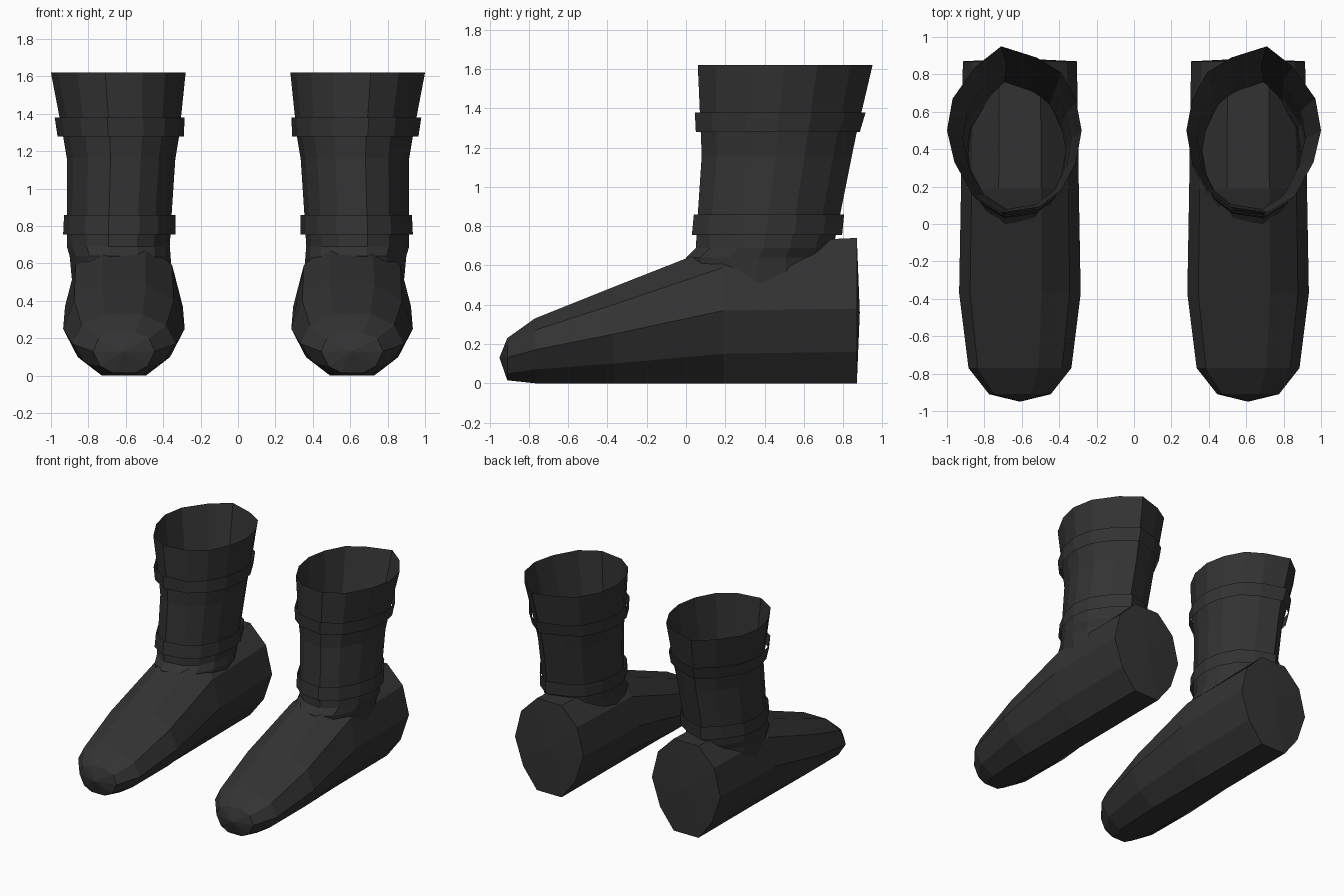
import bpy
import bmesh

cube = bpy.data.objects.get("Cube")
if cube:
    bpy.data.objects.remove(cube)

leather = bpy.data.materials.new("dark leather")
leather.use_nodes = True
colour = (0.033, 0.033, 0.033, 1)
leather.diffuse_color = colour
leather.node_tree.nodes["Principled BSDF"].inputs["Base Color"].default_value = colour


def loft(name, rings, side, tips=None):
    """Skin rings of points; tips close the first and last ring with a fan."""
    bm = bmesh.new()
    loops = [[bm.verts.new((side * x, y, z)) for x, y, z in ring] for ring in rings]
    n = len(loops[0])
    for a, b in zip(loops, loops[1:]):
        for i in range(n):
            j = (i + 1) % n
            bm.faces.new((a[i], a[j], b[j], b[i]))
    if tips:
        for loop, (x, y, z), flip in zip((loops[0], loops[-1]), tips, (True, False)):
            tip = bm.verts.new((side * x, y, z))
            for i in range(n):
                pair = (loop[i], loop[(i + 1) % n])
                bm.faces.new((*(pair[::-1] if flip else pair), tip))
    if side < 0:
        bmesh.ops.reverse_faces(bm, faces=bm.faces[:])
    mesh = bpy.data.meshes.new(name)
    bm.to_mesh(mesh)
    bm.free()
    mesh.materials.append(leather)
    obj = bpy.data.objects.new(name, mesh)
    bpy.context.collection.objects.link(obj)
    return obj


# Foot sections: y, half width, heights from sole to instep
FOOT_X = 0.61
WIDTHS = (0.36, 0.76, 1, 0.82, 0.36)
SECTIONS = [
    (-0.91, 0.165, (0.015, 0.05, 0.13, 0.2, 0.23)),
    (-0.77, 0.275, (0, 0.07, 0.17, 0.27, 0.33)),
    (-0.37, 0.325, (0, 0.1, 0.25, 0.4, 0.49)),
    (0.19, 0.315, (0, 0.15, 0.37, 0.59, 0.71)),
    (0.87, 0.305, (0, 0.16, 0.38, 0.6, 0.74)),
]


def foot_ring(y, half, heights):
    right = [(FOOT_X + half * w, y, z) for w, z in zip(WIDTHS, heights)]
    left = [(FOOT_X - half * w, y, z) for w, z in zip(WIDTHS, heights)]
    return (right + left[::-1])[::-1]


# Irregular outline of the boot opening, reused for every shaft and strap ring
RIM = [(1, .5), (.97, .67), (.85, .84), (.71, .95), (.52, .89), (.39, .81), (.31, .66),
       (.28, .5), (.31, .33), (.39, .18), (.51, .09), (.71, .06), (.86, .15), (.96, .33)]


def shaft_ring(z, x0, x1, y0, y1):
    return [(x0 + (x - 0.28) / 0.72 * (x1 - x0),
             y0 + (y - 0.06) / 0.89 * (y1 - y0), z) for x, y in RIM]


TUBES = {
    "shaft": [(0.48, 0.355, 0.885, 0.02, 0.74), (0.64, 0.36, 0.9, 0.0, 0.74),
              (0.69, 0.365, 0.915, 0.05, 0.75), (0.86, 0.355, 0.915, 0.06, 0.785),
              (1.16, 0.335, 0.915, 0.08, 0.845), (1.28, 0.315, 0.935, 0.075, 0.87),
              (1.62, 0.28, 1.0, 0.06, 0.95)],
    "ankle_strap": [(0.755, 0.335, 0.935, 0.03, 0.795), (0.86, 0.335, 0.93, 0.04, 0.805)],
    "top_strap": [(1.28, 0.29, 0.965, 0.05, 0.885), (1.38, 0.285, 0.98, 0.045, 0.915)],
}

# Pair of boots
for side, label in ((1, "left"), (-1, "right")):
    loft(label + "_foot", [foot_ring(*s) for s in SECTIONS], side,
         ((FOOT_X, -0.95, 0.13), (FOOT_X, 0.885, 0.36)))
    for part, rings in TUBES.items():
        loft(f"{label}_{part}", [shaft_ring(*r) for r in rings], side)
